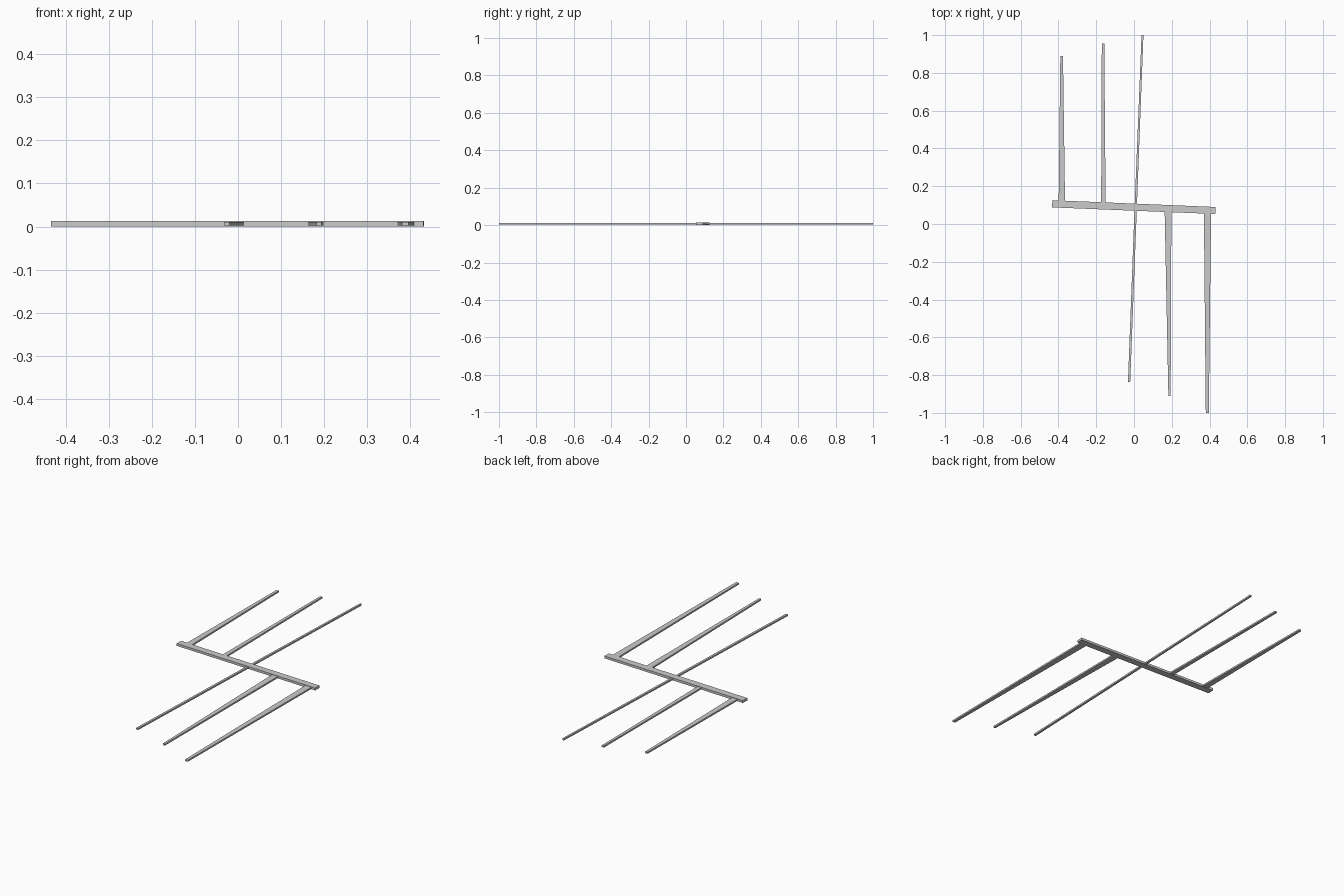
import bpy, bmesh

if "Cube" in bpy.data.objects:
    bpy.data.objects.remove(bpy.data.objects["Cube"])

def slab(name, outline, z0, z1):
    """Extrude a flat outline between two heights."""
    bm = bmesh.new()
    face = bm.faces.new([bm.verts.new((x, y, z0)) for x, y in outline])
    new = bmesh.ops.extrude_face_region(bm, geom=[face])["geom"]
    bmesh.ops.translate(bm, vec=(0, 0, z1 - z0),
                        verts=[v for v in new if isinstance(v, bmesh.types.BMVert)])
    bmesh.ops.recalc_face_normals(bm, faces=bm.faces)
    mesh = bpy.data.meshes.new(name)
    bm.to_mesh(mesh)
    bm.free()
    bpy.context.collection.objects.link(bpy.data.objects.new(name, mesh))

def bar(name, a, wa, b, wb, z0=0.002, z1=0.011):
    """Tapered bar from point a to point b, widths measured along x."""
    slab(name, [(a[0] - wa / 2, a[1]), (a[0] + wa / 2, a[1]),
                (b[0] + wb / 2, b[1]), (b[0] - wb / 2, b[1])], z0, z1)

# Slanted crossbar
slab("crossbar", [(-0.434, 0.088), (0.43, 0.053), (0.432, 0.090), (-0.432, 0.126)], 0, 0.013)

# Long thin rod running through the crossbar
bar("centre_rod_front", (-0.026, -0.836), 0.012, (0.009, 0.085), 0.012)
bar("centre_rod_back", (0.009, 0.085), 0.012, (0.045, 1.0), 0.010)

# Tapered prongs: root, root width, tip, tip width
prongs = [
    ("back_outer_prong", (-0.382, 0.11), 0.034, (-0.383, 0.89), 0.014),
    ("back_inner_prong", (-0.162, 0.10), 0.024, (-0.164, 0.955), 0.013),
    ("front_inner_prong", (0.180, 0.08), 0.036, (0.188, -0.91), 0.012),
    ("front_outer_prong", (0.389, 0.07), 0.038, (0.388, -1.0), 0.016),
]
for p in prongs:
    bar(*p)
